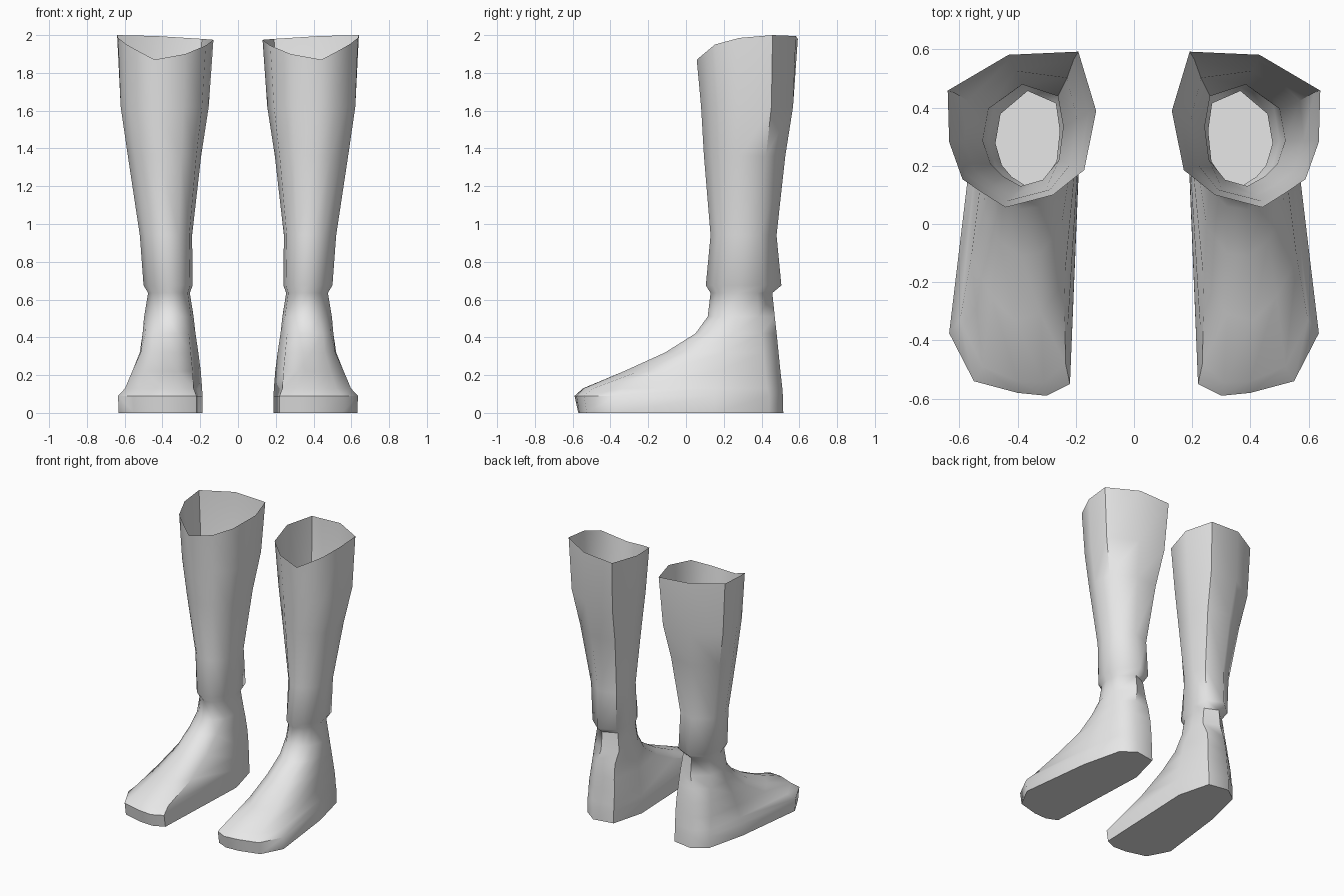
import bpy, bmesh, math

leather = bpy.data.materials.new("plain grey")
leather.diffuse_color = (0.8, 0.8, 0.8, 1)

# Foot cross-sections from sole to instep: inner back, back, outer side, toe, inner side
FOOT = [
    (0.0, [(.25, .49), (.40, .515), (.50, .44), (.57, .15), (.632, -.37),
           (.55, -.525), (.40, -.565), (.30, -.57), (.22, -.535), (.187, .25)]),
    (.09, [(.25, .488), (.40, .513), (.50, .44), (.572, .15), (.635, -.375),
           (.55, -.54), (.40, -.58), (.30, -.59), (.22, -.55), (.188, .25)]),
    (.13, [(.25, .485), (.40, .51), (.50, .43), (.55, .15), (.598, -.33),
           (.52, -.49), (.40, -.54), (.31, -.545), (.235, -.48), (.19, .25)]),
    (.22, [(.25, .48), (.40, .50), (.50, .42), (.535, .17), (.56, -.12),
           (.49, -.25), (.41, -.33), (.32, -.31), (.24, -.20), (.197, .25)]),
    (.32, [(.255, .475), (.40, .49), (.49, .41), (.52, .20), (.515, .04),
           (.46, -.06), (.39, -.11), (.32, -.10), (.25, -.01), (.21, .25)]),
    (.42, [(.26, .46), (.39, .48), (.48, .40), (.505, .25), (.49, .14),
           (.45, .08), (.39, .05), (.32, .06), (.26, .12), (.225, .26)]),
]

# Unit outlines of the shaft at the ankle and at the rim
ANKLE = [(.06, .87), (.5, 1), (.92, .76), (1, .45), (.9, .22),
         (.75, .1), (.52, 0), (.25, .06), (.05, .26), (0, .58)]
RIM = [(.12, 1), (.59, .98), (1, .75), (.99, .42), (.9, .18),
       (.76, .09), (.61, 0), (.29, .08), (.08, .24), (0, .62)]
RIM_Z = [1.98, 1.995, 2.0, 1.985, 1.95, 1.91, 1.87, 1.90, 1.945, 1.975]

# Shaft levels: height, x range, y range, blend from ankle to rim outline
SHAFT = [
    (.51, .235, .497, .115, .47, 0),
    (.635, .255, .476, .13, .457, 0),
    (.675, .24, .50, .105, .505, 0),
    (.94, .243, .52, .13, .48, .1),
    (1.36, .195, .585, .095, .53, .5),
    (1.62, .155, .625, .08, .575, .85),
    (2.0, .13, .64, .057, .592, 1),
]


def boot_rings():
    rings = [[(x, y, z) for x, y in pts] for z, pts in FOOT]
    for z, x0, x1, y0, y1, t in SHAFT:
        ring = []
        for (au, av), (ru, rv), rz in zip(ANKLE, RIM, RIM_Z):
            u, v = au + (ru - au) * t, av + (rv - av) * t
            ring.append((x0 + (x1 - x0) * u, y0 + (y1 - y0) * v,
                         rz if t == 1 else z))
        rings.append(ring)
    return rings


def make_boot(name, side):
    bm = bmesh.new()
    rings = [[bm.verts.new((side * x, y, z)) for x, y, z in r]
             for r in boot_rings()]
    # sole, then the skin up to the open rim
    bm.faces.new(rings[0])
    n = len(RIM)
    for a, b in zip(rings, rings[1:]):
        for i in range(n):
            j = (i + 1) % n
            bm.faces.new((a[j], a[i], b[i], b[j]))
    if side < 0:
        bmesh.ops.reverse_faces(bm, faces=bm.faces[:])
    mesh = bpy.data.meshes.new(name)
    bm.to_mesh(mesh)
    bm.free()
    mesh.materials.append(leather)
    obj = bpy.data.objects.new(name, mesh)
    bpy.context.collection.objects.link(obj)
    bpy.ops.object.select_all(action='DESELECT')
    obj.select_set(True)
    bpy.context.view_layer.objects.active = obj
    bpy.ops.object.shade_smooth_by_angle(angle=math.radians(52))


make_boot("right_boot", 1)
make_boot("left_boot", -1)
